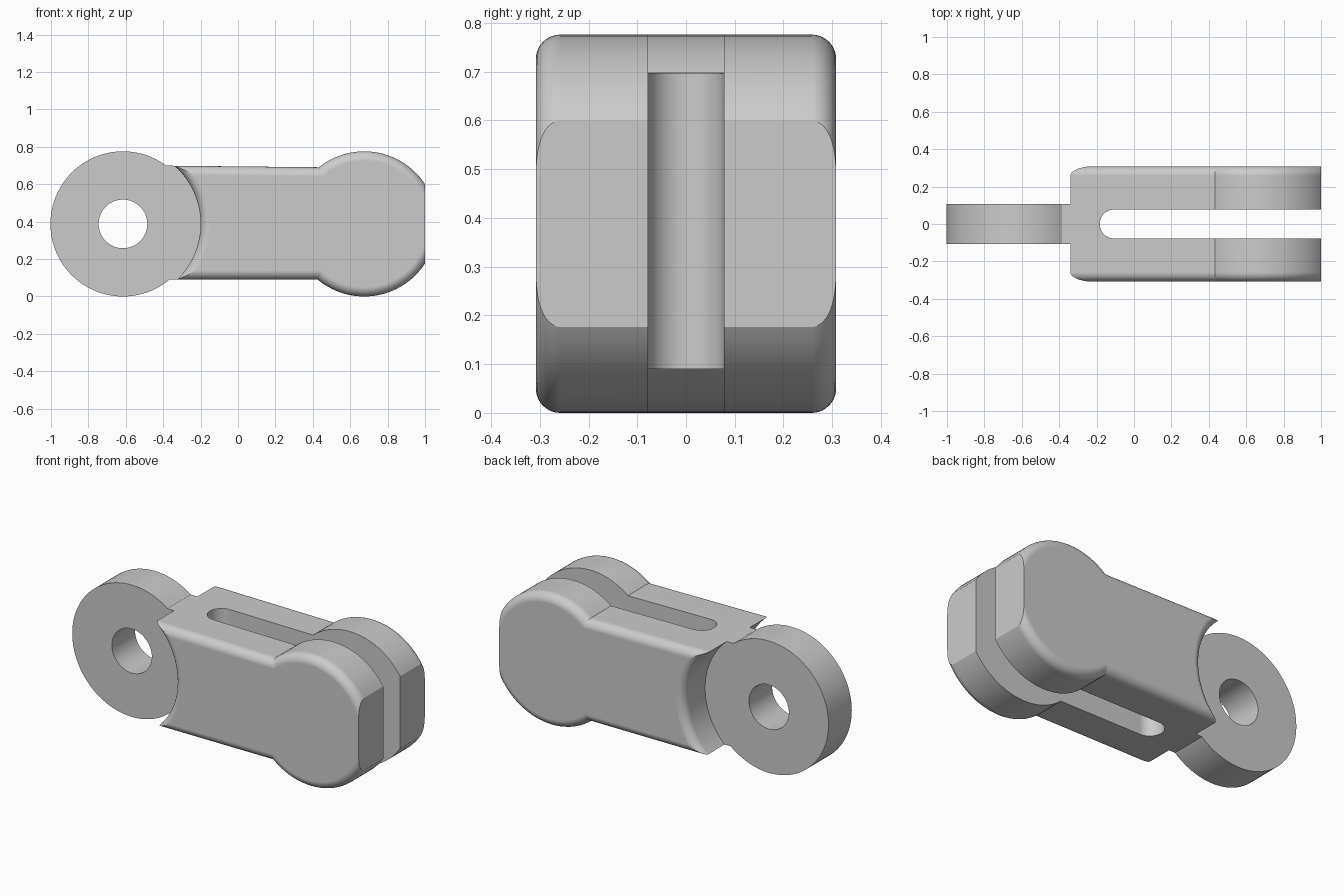
import bpy, bmesh
from math import sin, cos, pi, radians

if "Cube" in bpy.data.objects:
    bpy.data.objects.remove(bpy.data.objects["Cube"], do_unlink=True)

MID = 0.388                  # height of both pivot axes
EYE_X, HEAD_X = -0.615, 0.675
R = 0.388                    # eye and head radius
HALF = 0.308                 # half the body width
FILLET = 0.05
WEB = 0.108                  # half the eye thickness

steel = bpy.data.materials.new("light grey")
steel.use_nodes = True
grey = (0.6, 0.6, 0.6, 1)
steel.diffuse_color = grey
steel.node_tree.nodes["Principled BSDF"].inputs["Base Color"].default_value = grey


def finish(name, bm):
    bmesh.ops.recalc_face_normals(bm, faces=bm.faces)
    mesh = bpy.data.meshes.new(name)
    bm.to_mesh(mesh)
    bm.free()
    mesh.materials.append(steel)
    obj = bpy.data.objects.new(name, mesh)
    bpy.context.collection.objects.link(obj)
    return obj


def lathe(name, x, profile, n=96):
    """Solid turned about the y axis; profile is (radius, y), capped at both ends."""
    bm = bmesh.new()
    rings = [[bm.verts.new((x + r * cos(2 * pi * i / n), y, MID + r * sin(2 * pi * i / n)))
              for i in range(n)] for r, y in profile]
    for a, b in zip(rings, rings[1:]):
        for i in range(n):
            j = (i + 1) % n
            bm.faces.new((a[i], a[j], b[j], b[i]))
    bm.faces.new(rings[0])
    bm.faces.new(rings[-1])
    return finish(name, bm)


def block(name, lo, hi, radius=0, pick=None):
    """Box from lo to hi whose edges chosen by pick(edge) are rounded."""
    bm = bmesh.new()
    bmesh.ops.create_cube(bm, size=1)
    for v in bm.verts:
        v.co = [hi[k] if v.co[k] > 0 else lo[k] for k in range(3)]
    if pick:
        bmesh.ops.bevel(bm, geom=[e for e in bm.edges if pick(e)], offset=radius,
                        segments=10, profile=0.5, affect='EDGES')
    return finish(name, bm)


def combine(target, tool, operation):
    mod = target.modifiers.new("join", 'BOOLEAN')
    mod.operation, mod.object, mod.solver = operation, tool, 'EXACT'
    bpy.context.view_layer.objects.active = target
    bpy.ops.object.modifier_apply(modifier=mod.name)
    bpy.data.objects.remove(tool, do_unlink=True)


def along(axis):
    return lambda e: abs((e.verts[0].co - e.verts[1].co).normalized()[axis]) > 0.99


# Shank with rounded long edges and a slightly sloping top
link = block("clevis_link", (-0.45, -HALF, 0.09), (0.7, HALF, 0.70), FILLET, along(0))
for v in link.data.vertices:
    if v.co.z > MID and v.co.x > 0:
        v.co.z -= 0.012

# Rounded fork head
arc = [(R - FILLET + FILLET * cos(t), HALF - FILLET + FILLET * sin(t))
       for t in (pi / 2 * i / 10 for i in range(11))]
arc[-1] = (R - FILLET, HALF)
combine(link, lathe("head", HEAD_X, [(r, -y) for r, y in reversed(arc)] + arc), 'UNION')

# Eye disc, trimmed to thickness by the pockets
combine(link, lathe("eye", EYE_X, [(R, -0.2), (R, 0.2)]), 'UNION')
POCKET = 0.415
for side in (-1, 1):
    flare = [(POCKET + FILLET - FILLET * cos(t), HALF - FILLET + FILLET * sin(t))
             for t in (pi / 2 * i / 10 for i in range(11))]
    shape = [(POCKET, WEB)] + flare + [(POCKET + FILLET + 0.01, HALF + 0.001),
                                      (POCKET + FILLET + 0.01, 0.5)]
    combine(link, lathe("pocket", EYE_X, [(r, side * y) for r, y in shape]), 'DIFFERENCE')

# Pin hole through the eye
combine(link, lathe("pin_hole", EYE_X, [(0.13, -0.4), (0.13, 0.4)], 64), 'DIFFERENCE')

# Flat end of the fork, and the round-ended slot between its arms
combine(link, block("end_trim", (1, -1, -1), (2, 1, 2)), 'DIFFERENCE')
slot = block("slot", (-0.183, -0.078, -0.5), (1.5, 0.078, 1.5), 0.0775,
             lambda e: along(2)(e) and e.verts[0].co.x < 0)
combine(link, slot, 'DIFFERENCE')

# Clean the seams and shade
bm = bmesh.new()
bm.from_mesh(link.data)
bmesh.ops.remove_doubles(bm, verts=bm.verts, dist=0.0002)
bmesh.ops.dissolve_limit(bm, angle_limit=radians(0.2), verts=bm.verts, edges=bm.edges)
bm.to_mesh(link.data)
bm.free()
bpy.ops.object.select_all(action='DESELECT')
link.select_set(True)
bpy.context.view_layer.objects.active = link
bpy.ops.object.shade_smooth_by_angle(angle=radians(25))
normals = link.modifiers.new("even normals", 'WEIGHTED_NORMAL')
normals.keep_sharp = True
